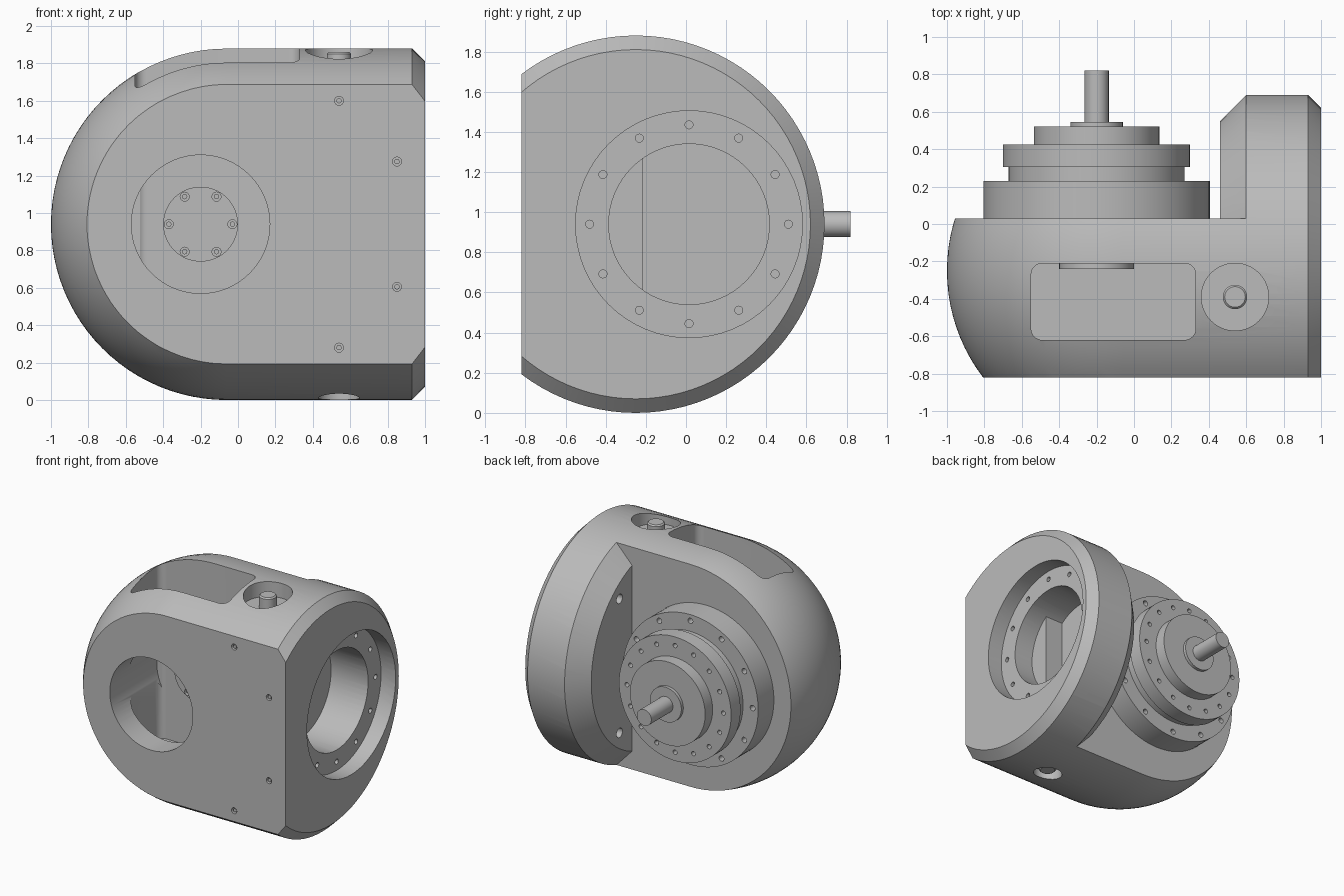
import bpy, bmesh
from math import radians, sin, cos, tau
from mathutils import Matrix, Vector

cube = bpy.data.objects.get("Cube")
if cube:
    bpy.data.objects.remove(cube)

grey = bpy.data.materials.new("machined grey")
grey.use_nodes = True
colour = (0.5, 0.5, 0.5, 1)
grey.diffuse_color = colour
grey.node_tree.nodes["Principled BSDF"].inputs["Base Color"].default_value = colour

# Rotations that carry a local z axis onto the chosen world axis
TURN = {"x": Matrix.Rotation(radians(90), 4, "Y"),
        "y": Matrix.Rotation(radians(-90), 4, "X"),
        "z": Matrix.Identity(4)}


def finish(name, bm):
    bmesh.ops.recalc_face_normals(bm, faces=bm.faces)
    mesh = bpy.data.meshes.new(name)
    bm.to_mesh(mesh)
    bm.free()
    mesh.materials.append(grey)
    obj = bpy.data.objects.new(name, mesh)
    bpy.context.collection.objects.link(obj)
    return obj


def lathe(name, profile, axis, origin, steps=96, keep_above_y=None):
    """Turn (distance along axis, radius) points round an axis."""
    bm = bmesh.new()
    verts = [bm.verts.new((r, 0, h)) for h, r in profile]
    edges = [bm.edges.new(pair) for pair in zip(verts, verts[1:])]
    bmesh.ops.spin(bm, geom=verts + edges, cent=(0, 0, 0), axis=(0, 0, 1),
                   angle=tau, steps=steps)
    bmesh.ops.remove_doubles(bm, verts=bm.verts, dist=0.0001)
    bmesh.ops.transform(bm, matrix=Matrix.Translation(origin) @ TURN[axis], verts=bm.verts)
    if keep_above_y is not None:
        bmesh.ops.bisect_plane(bm, geom=bm.verts[:] + bm.edges[:] + bm.faces[:],
                               plane_co=(0, keep_above_y, 0), plane_no=(0, 1, 0),
                               clear_inner=True)
        bmesh.ops.holes_fill(bm, edges=[e for e in bm.edges if e.is_boundary], sides=0)
    return finish(name, bm)


def rod(name, start, end, radius, axis, origin):
    return lathe(name, [(start, 0), (start, radius), (end, radius), (end, 0)], axis, origin, 64)


def pegs(name, points, axis, radius, depth):
    """Small cylinders centred on the given points."""
    bm = bmesh.new()
    for p in points:
        bmesh.ops.create_cone(bm, cap_ends=True, segments=16, radius1=radius, radius2=radius,
                              depth=2 * depth, matrix=Matrix.Translation(p) @ TURN[axis])
    return finish(name, bm)


def box(name, low, high, corner=0):
    low, high = Vector(low), Vector(high)
    bm = bmesh.new()
    bmesh.ops.create_cube(bm, size=1, matrix=Matrix.Translation((low + high) / 2)
                          @ Matrix.Diagonal((*(high - low), 1)))
    if corner:
        upright = [e for e in bm.edges if abs(e.verts[0].co.z - e.verts[1].co.z) > 0.01]
        bmesh.ops.bevel(bm, geom=upright, offset=corner, segments=8, profile=0.5, affect="EDGES")
    return finish(name, bm)


def cut(target, cutter):
    mod = target.modifiers.new("cut", "BOOLEAN")
    mod.operation, mod.solver, mod.object = "DIFFERENCE", "EXACT", cutter
    bpy.context.view_layer.objects.active = target
    bpy.ops.object.modifier_apply(modifier=mod.name)
    bpy.data.objects.remove(cutter)


def ring(count, radius, axis, centre):
    out = []
    for i in range(count):
        a, b = radius * cos(tau * i / count), radius * sin(tau * i / count)
        out.append(Vector(centre) + Vector((0, a, b) if axis == "x" else (a, 0, b)))
    return out


MID = 0.94
BODY_AXIS = (0, -0.25, MID)
MOTOR_AXIS = (-0.2, 0, MID)
BORE_AXIS = (0, 0.015, MID)
PIN_AXIS = (0.54, -0.39, 0)

# Housing: a domed cylinder lying along x, chamfered at its open end
dome = [(-0.06 - MID * cos(tau / 4 * i / 24), MID * sin(tau / 4 * i / 24)) for i in range(25)]
housing = lathe("housing", dome + [(0.93, MID), (1, 0.87), (1, 0)], "x", BODY_AXIS)

# Flat front, and the motor seat behind with the bevelled flange left standing
cut(housing, box("front_trim", (-2, -2, -1), (2, -0.82, 3)))
cut(housing, lathe("seat_trim", [(-1.2, 0), (0.46, 0), (0.46, 0.8), (0.74, 1.08),
                                 (-1.2, 1.08), (-1.2, 0)], "x", BODY_AXIS, keep_above_y=0.03))

# Stepped bore in the right-hand end
cut(housing, rod("bore_recess", 0.87, 1.2, 0.565, "x", BORE_AXIS))
cut(housing, rod("bore", 0.54, 1.1, 0.4, "x", BORE_AXIS))

# Top window, inner cavity and front opening
cut(housing, box("window", (-0.55, -0.62, 0.35), (0.33, -0.21, 2.2), 0.06))
cut(housing, box("cavity", (0.2, -0.6, 0.4), (0.7, -0.215, 1.48)))
cut(housing, rod("front_opening", -1, -0.22, 0.37, "y", MOTOR_AXIS))

# Pockets for the cross pin
cut(housing, rod("top_pocket", 1.76, 2.2, 0.18, "z", PIN_AXIS))
cut(housing, rod("bottom_pocket", -0.2, 0.1, 0.11, "z", PIN_AXIS))

# Screw holes in the housing
front_points = [(x, -0.82, MID + s * z) for x, z in ((0.54, 0.66), (0.85, 0.335)) for s in (1, -1)]
cut(housing, pegs("front_holes", front_points, "y", 0.024, 0.04))
cut(housing, pegs("bore_holes", ring(12, 0.495, "x", (0.87, 0.015, MID)), "x", 0.02, 0.05))
cut(housing, pegs("flange_holes", [(0.46, 0.19, MID + s * 0.54) for s in (1, -1)], "x", 0.038, 0.06))
front_screws = pegs("front_screws", [(x, -0.8, z) for x, y, z in front_points], "y", 0.014, 0.012)

# Motor: stepped discs and an output shaft
steps = [(0.02, 0.23, 0.605), (0.23, 0.305, 0.47), (0.305, 0.425, 0.5),
         (0.425, 0.52, 0.335), (0.52, 0.545, 0.14), (0.545, 0.82, 0.065)]
profile = [(0.02, 0)]
for start, end, radius in steps:
    profile += [(start, radius), (end, radius)]
motor = lathe("motor", profile + [(0.82, 0)], "y", MOTOR_AXIS)
cut(motor, pegs("rim_holes", ring(12, 0.555, "y", (-0.2, 0.23, MID)), "y", 0.022, 0.05))
cut(motor, pegs("flange_screw_holes", ring(16, 0.43, "y", (-0.2, 0.425, MID)), "y", 0.018, 0.04))

# Motor hub inside the cavity
hub = rod("inner_hub", -0.24, -0.15, 0.2, "y", MOTOR_AXIS)
hub_points = ring(6, 0.17, "y", (-0.2, -0.24, MID))
cut(hub, pegs("hub_holes", hub_points, "y", 0.024, 0.03))
hub_screws = pegs("hub_screws", [p + Vector((0, 0.022, 0)) for p in hub_points], "y", 0.014, 0.012)

# Cross pin through the housing
pin = lathe("cross_pin", [(0.04, 0), (0.04, 0.055), (0.05, 0.065), (1.85, 0.065),
                          (1.86, 0.055), (1.86, 0)], "z", PIN_AXIS, 48)

for obj in (housing, motor, hub, pin, front_screws, hub_screws):
    bpy.ops.object.select_all(action="DESELECT")
    obj.select_set(True)
    bpy.context.view_layer.objects.active = obj
    bpy.ops.object.shade_smooth_by_angle(angle=radians(25))
